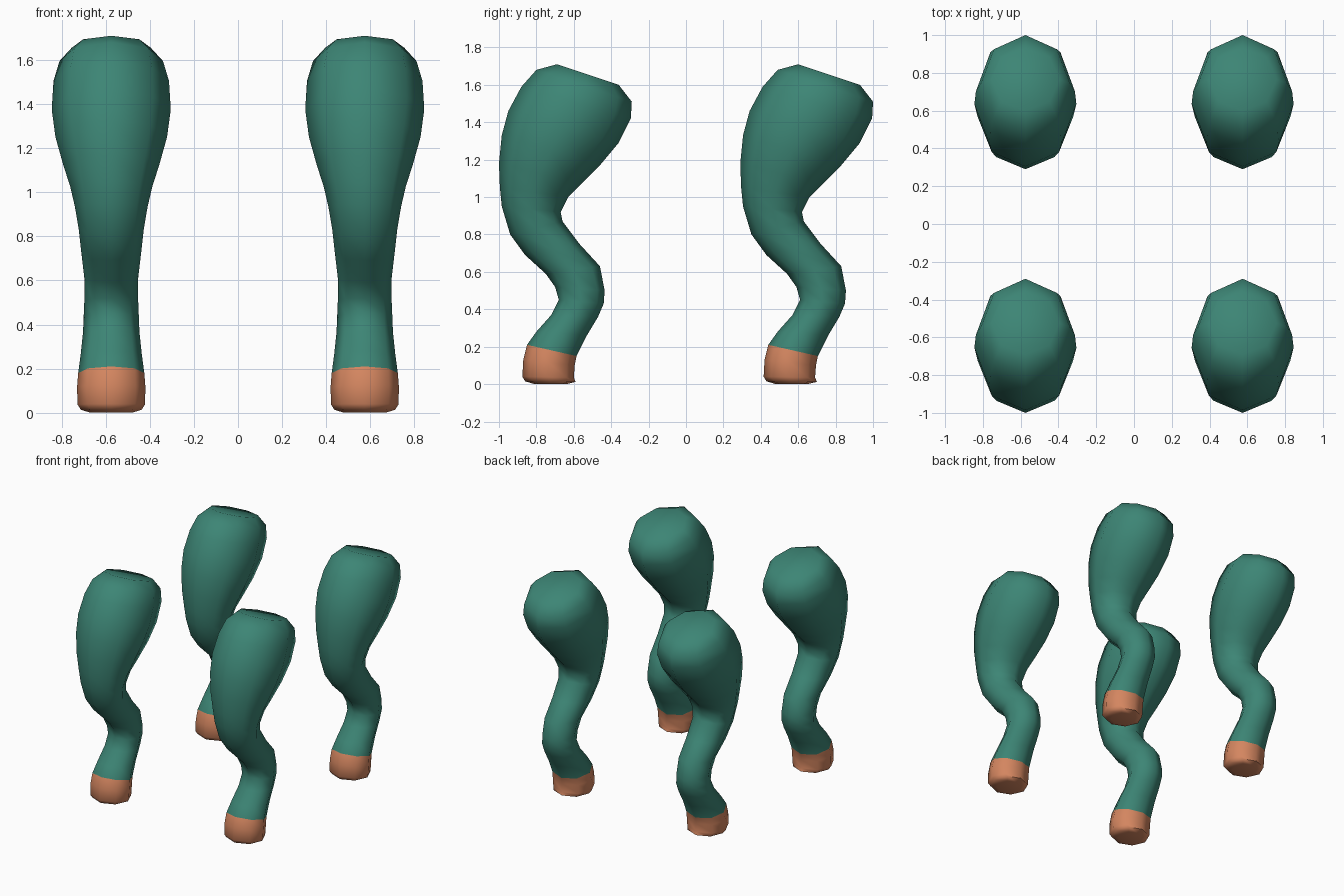
import bpy, bmesh, math

if "Cube" in bpy.data.objects:
    bpy.data.objects.remove(bpy.data.objects["Cube"])

SIDES = 8
LEG_X = 0.575
BACK_SHIFT = 1.29      # distance from front pair to back pair
FOOT_RING = 15         # rings from here down are the foot

# Each ring: front y, front z, back y, back z, half width
RINGS = [
    (-.69, 1.71, -.36, 1.60, .18), (-.80, 1.68, -.29, 1.51, .235),
    (-.88, 1.59, -.295, 1.42, .262), (-.95, 1.46, -.36, 1.29, .27),
    (-.985, 1.33, -.46, 1.17, .253), (-1.0, 1.18, -.56, 1.07, .218),
    (-.995, 1.05, -.63, 1.00, .186), (-.985, .95, -.67, .92, .165),
    (-.94, .80, -.66, .87, .148), (-.86, .69, -.57, .75, .135),
    (-.75, .59, -.46, .63, .122), (-.70, .52, -.435, .50, .122),
    (-.68, .45, -.44, .43, .125), (-.72, .37, -.47, .36, .128),
    (-.80, .28, -.53, .26, .138), (-.85, .21, -.585, .15, .15),
    (-.87, .13, -.595, .10, .155), (-.875, .04, -.60, .035, .153),
    (-.86, .015, -.59, .012, .138), (-.81, .0, -.64, .0, .095),
]


def material(name, rgb):
    m = bpy.data.materials.new(name)
    m.diffuse_color = (*rgb, 1)
    m.use_nodes = True
    m.node_tree.nodes["Principled BSDF"].inputs["Base Color"].default_value = m.diffuse_color
    return m


GREEN = material("teal_green", (.046, .235, .178))
ORANGE = material("clay_orange", (.658, .238, .117))


def build_leg(name, x, shift):
    bm = bmesh.new()
    loops = []
    for yf, zf, yb, zb, w in RINGS:
        loop = []
        for i in range(SIDES):
            a = 2 * math.pi * i / SIDES
            t = (1 - math.cos(a)) / 2          # 0 at the front, 1 at the back
            loop.append(bm.verts.new((x + w * math.sin(a),
                                      yf + (yb - yf) * t + shift,
                                      zf + (zb - zf) * t)))
        loops.append(loop)
    # Skin between neighbouring rings
    for r in range(len(loops) - 1):
        a, b = loops[r], loops[r + 1]
        for i in range(SIDES):
            j = (i + 1) % SIDES
            f = bm.faces.new((a[i], a[j], b[j], b[i]))
            f.material_index = 1 if r >= FOOT_RING else 0
    # Hip cap and sole
    bm.faces.new(loops[0])
    bm.faces.new(loops[-1]).material_index = 1
    bmesh.ops.recalc_face_normals(bm, faces=bm.faces)
    mesh = bpy.data.meshes.new(name)
    bm.to_mesh(mesh)
    bm.free()
    mesh.materials.append(GREEN)
    mesh.materials.append(ORANGE)
    ob = bpy.data.objects.new(name, mesh)
    bpy.context.collection.objects.link(ob)
    bpy.ops.object.select_all(action='DESELECT')
    ob.select_set(True)
    bpy.context.view_layer.objects.active = ob
    bpy.ops.object.shade_smooth_by_angle(angle=math.radians(60))


for end, shift in (("front", 0), ("back", BACK_SHIFT)):
    for side, x in (("left", -LEG_X), ("right", LEG_X)):
        build_leg(f"{end}_{side}_leg", x, shift)
